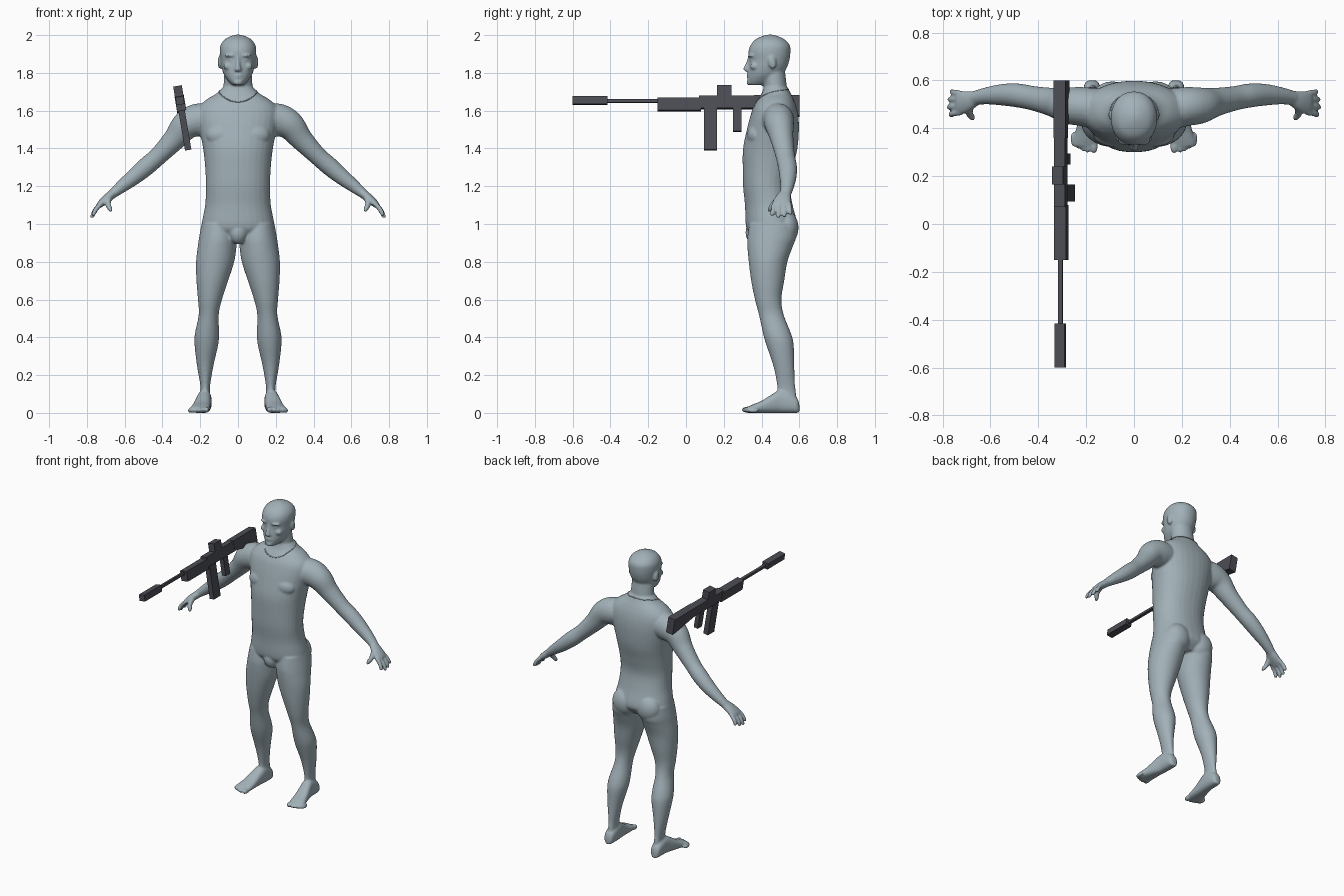
import bpy, bmesh, math
from mathutils import Vector, Matrix
from mathutils.bvhtree import BVHTree


def material(name, rgb):
    m = bpy.data.materials.new(name)
    m.diffuse_color = (*rgb, 1)
    return m


SKIN = material("blue_grey", (0.36, 0.44, 0.48))
METAL = material("dark_grey", (0.072, 0.074, 0.09))


def make_object(name, bm, mat):
    bmesh.ops.recalc_face_normals(bm, faces=bm.faces)
    me = bpy.data.meshes.new(name)
    bm.to_mesh(me)
    bm.free()
    me.materials.append(mat)
    ob = bpy.data.objects.new(name, me)
    bpy.context.collection.objects.link(ob)
    return ob


def spline(rows, steps=5):
    """Catmull-Rom resampling of rows of numbers."""
    out = []
    for i in range(len(rows) - 1):
        a, b, c, d = (rows[max(0, min(len(rows) - 1, i + k))] for k in (-1, 0, 1, 2))
        for s in range(steps):
            t = s / steps
            out.append([0.5 * (2 * q + (r - p) * t + (2 * p - 5 * q + 4 * r - w) * t * t
                               + (3 * q - p - 3 * r + w) * t ** 3)
                        for p, q, r, w in zip(a, b, c, d)])
    return out + [list(rows[-1])]


def loft(bm, rings, sides=(1,), e=1.0, n=32):
    """Closed skin over rings (centre, half axis u, half axis v)."""
    def sup(v):
        return math.copysign(abs(v) ** e, v)
    for s in sides:
        prev = first = None
        for c, u, v in rings:
            ring = []
            for k in range(n):
                t = 2 * math.pi * (k + 0.5) / n
                p = c + u * sup(math.cos(t)) + v * sup(math.sin(t))
                ring.append(bm.verts.new((p.x * s, p.y, p.z)))
            if prev:
                for k in range(n):
                    j = (k + 1) % n
                    bm.faces.new((prev[k], prev[j], ring[j], ring[k]))
            else:
                first = ring
            prev = ring
        bm.faces.new(first)
        bm.faces.new(prev)


def column(bm, rows, sides=(1,), e=1.0):
    """Upright loft; rows are z, x min, x max, y front, y back."""
    loft(bm, [(Vector(((a + b) / 2, (f + k) / 2, z)), Vector(((b - a) / 2, 0, 0)),
               Vector((0, (k - f) / 2, 0))) for z, a, b, f, k in spline(rows)], sides, e)


def limb(bm, rows, sides=(1, -1), n=24):
    """Loft along a path; rows are x, y, z, half width, half thickness."""
    rows = spline(rows)
    pts = [Vector(r[:3]) for r in rows]
    rings = []
    for i, r in enumerate(rows):
        d = (pts[min(i + 1, len(pts) - 1)] - pts[max(i - 1, 0)]).normalized()
        side = (Vector((0, 1, 0)) - d * d.y).normalized()
        rings.append((pts[i], side * r[3], d.cross(side) * r[4]))
    loft(bm, rings, sides, 1.0, n)


def ball(bm, c, r, sides=(1, -1), tilt=0):
    for s in sides:
        m = (Matrix.Translation((c[0] * s, c[1], c[2])) @ Matrix.Rotation(tilt, 4, 'X')
             @ Matrix.Diagonal((*r, 1)))
        bmesh.ops.create_uvsphere(bm, u_segments=20, v_segments=14, radius=1, matrix=m)


BOTH = (1, -1)
body = bmesh.new()

# torso
torso = [(0.92, .10, .37, .54), (0.96, .18, .33, .58), (1.0, .192, .316, .59),
         (1.1, .174, .312, .565), (1.2, .170, .302, .55), (1.3, .174, .30, .567),
         (1.4, .185, .302, .59), (1.5, .205, .322, .598), (1.57, .215, .34, .595),
         (1.62, .205, .357, .585), (1.66, .165, .38, .57), (1.69, .115, .40, .555),
         (1.72, .085, .41, .54)]
column(body, [(z, -w, w, f, b) for z, w, f, b in torso], e=0.9)
ball(body, (.085, .375, 1.47), (.085, .052, .06))
ball(body, (.09, .53, .98), (.085, .066, .09))
ball(body, (0, .365, .955), (.05, .05, .062), (1,))

# neck and head
column(body, [(1.6, -.085, .085, .41, .55), (1.7, -.079, .079, .412, .537),
              (1.76, -.075, .075, .405, .53), (1.84, -.07, .07, .39, .52)])
head = [(1.735, .03, .337, .42), (1.755, .05, .326, .47), (1.79, .074, .327, .51),
        (1.83, .087, .331, .535), (1.87, .093, .334, .548), (1.91, .097, .33, .553),
        (1.945, .093, .341, .55), (1.975, .073, .365, .525), (1.993, .042, .40, .49),
        (2.002, .012, .43, .46)]
column(body, [(z, -w, w, f, b) for z, w, f, b in head], e=0.95)

# face details and ears
column(body, [(1.806, -.012, .012, .322, .35), (1.813, -.02, .02, .306, .35),
              (1.83, -.015, .015, .306, .35), (1.86, -.010, .010, .32, .35),
              (1.89, -.010, .010, .328, .35)])
ball(body, (.036, .350, 1.892), (.034, .022, .010))
ball(body, (.036, .352, 1.868), (.016, .014, .010))
ball(body, (.052, .362, 1.835), (.026, .022, .020))
ball(body, (0, .335, 1.789), (.028, .015, .006), (1,))
ball(body, (0, .336, 1.777), (.024, .015, .006), (1,))
ball(body, (0, .338, 1.750), (.026, .018, .016), (1,))
ball(body, (.096, .456, 1.856), (.011, .021, .036), BOTH, 0.2)

# arms
limb(body, [(.13, .475, 1.55, .085, .08), (.21, .49, 1.55, .082, .088),
            (.275, .495, 1.522, .076, .078), (.335, .508, 1.45, .061, .061),
            (.42, .525, 1.362, .051, .049), (.485, .537, 1.305, .05, .049),
            (.55, .54, 1.25, .045, .043), (.62, .535, 1.195, .035, .033),
            (.67, .525, 1.155, .03, .024)])

# hands
limb(body, [(.655, .528, 1.167, .029, .023), (.69, .515, 1.138, .042, .024),
            (.72, .507, 1.113, .048, .020), (.738, .507, 1.096, .044, .015)])
for y, tip_y, reach in ((.467, .456, .9), (.493, .488, 1.05), (.52, .521, 1.0), (.545, .553, .82)):
    limb(body, [(.722, y, 1.110, .013, .013),
                (.722 + .033 * reach, (y + tip_y) / 2, 1.11 - .035 * reach, .0125, .0125),
                (.722 + .048 * reach, tip_y, 1.11 - .066 * reach, .011, .011),
                (.722 + .051 * reach, tip_y, 1.11 - .075 * reach, .005, .005)], n=12)
limb(body, [(.683, .495, 1.138, .018, .017), (.688, .464, 1.105, .016, .015),
            (.676, .445, 1.078, .013, .013), (.670, .438, 1.066, .006, .006)], n=12)

# legs
column(body, [(1.0, .02, .193, .335, .58), (.93, .006, .206, .325, .583),
              (.88, .008, .213, .325, .565), (.8, .02, .222, .332, .537),
              (.7, .052, .220, .345, .52), (.6, .085, .212, .365, .505),
              (.52, .102, .208, .386, .517), (.42, .10, .228, .408, .556),
              (.36, .105, .230, .425, .57), (.25, .13, .217, .462, .573),
              (.15, .147, .200, .482, .577), (.1, .149, .197, .48, .583),
              (.05, .148, .2, .47, .588)], BOTH)

# feet: y, centre x, half width, height
feet = [(.60, .175, .014, .045), (.588, .176, .03, .078), (.55, .176, .036, .105),
        (.5, .178, .038, .12), (.45, .186, .042, .095), (.40, .194, .047, .064),
        (.35, .202, .052, .043), (.325, .205, .05, .032)]
loft(body, [(Vector((x, y, h / 2)), Vector((w, 0, 0)), Vector((0, 0, h / 2)))
            for y, x, w, h in spline(feet)], BOTH, 0.8)
for i in range(5):
    ball(body, (.168 + .0205 * i + (.004 if i else 0), .324 + .004 * i * i / 2, .0165 - .001 * i),
         (.017 if i == 0 else .0115, .03, .0165 - .001 * i))

# one smooth continuous figure
figure = make_object("figure_body", body, SKIN)
remesh = figure.modifiers.new("merge", 'REMESH')
remesh.mode = 'VOXEL'
remesh.voxel_size = 0.0065
remesh.use_smooth_shade = True
smooth = figure.modifiers.new("soften", 'SMOOTH')
smooth.factor = 0.5
smooth.iterations = 4

# neckline edge laid on the body surface
bpy.context.view_layer.update()
tree = BVHTree.FromObject(figure, bpy.context.evaluated_depsgraph_get())
curve = bpy.data.curves.new("neckline", 'CURVE')
curve.dimensions = '3D'
curve.bevel_depth = 0.003
curve.bevel_resolution = 1
loop = curve.splines.new('POLY')
loop.points.add(47)
loop.use_cyclic_u = True
for i, point in enumerate(loop.points):
    t = 2 * math.pi * i / 48
    guess = Vector((.09 * math.cos(t), .46 + .1 * math.sin(t), 1.688 + .035 * math.sin(t)))
    hit = tree.find_nearest(guess)[0]
    point.co = (*(hit or guess), 1)
curve.materials.append(SKIN)
bpy.context.collection.objects.link(bpy.data.objects.new("neckline", curve))

# rifle, leaning slightly outwards
LEAN = Matrix.Translation((-.306, 0, 1.645)) @ Matrix.Rotation(math.radians(-9.5), 4, 'Y')


def prism(name, profile, width):
    """Side profile (y, z) given a width across x."""
    bm = bmesh.new()
    left, right = ([bm.verts.new(LEAN @ Vector((s * width / 2, y, z - 1.645)))
                    for y, z in profile] for s in (-1, 1))
    bm.faces.new(left)
    bm.faces.new(right)
    for i in range(len(profile)):
        j = (i + 1) % len(profile)
        bm.faces.new((left[i], left[j], right[j], right[i]))
    make_object(name, bm, METAL)


for name, y0, y1, z0, z1, width in (
        ("muzzle", -.60, -.415, 1.632, 1.674, .042),
        ("barrel", -.42, -.14, 1.643, 1.661, .018),
        ("handguard", -.15, .08, 1.598, 1.665, .05),
        ("receiver", .07, .40, 1.61, 1.678, .046),
        ("sight", .165, .24, 1.67, 1.732, .046),
        ("magazine", .095, .165, 1.388, 1.62, .034),
        ("grip", .248, .295, 1.487, 1.62, .03)):
    prism(name, [(y0, z0), (y1, z0), (y1, z1), (y0, z1)], width)
prism("stock", [(.36, 1.615), (.60, 1.57), (.60, 1.68), (.36, 1.68)], .05)
